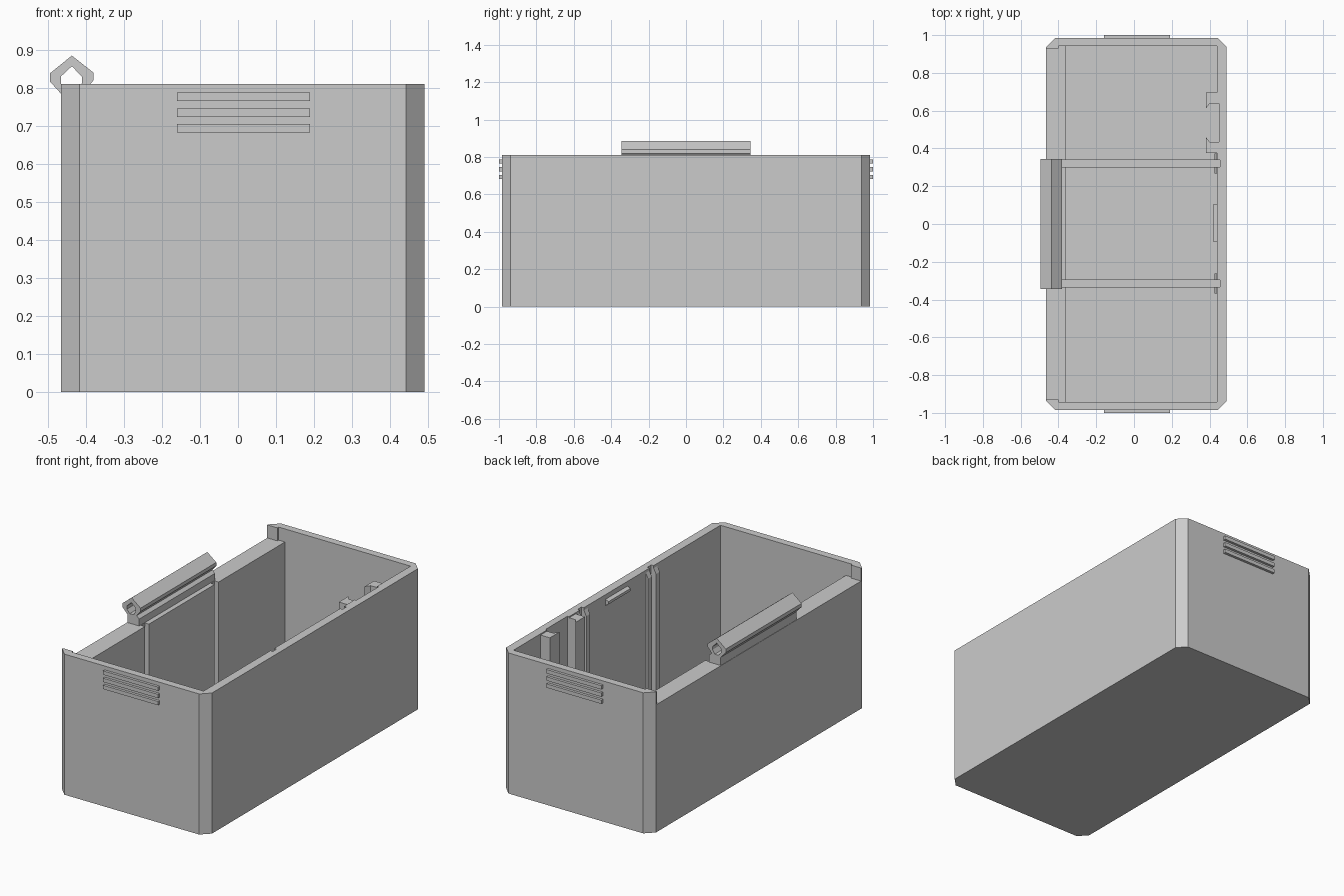
import bpy, bmesh
from mathutils import Vector

if "Cube" in bpy.data.objects:
    bpy.data.objects.remove(bpy.data.objects["Cube"], do_unlink=True)

grey = bpy.data.materials.new("plain_grey")
grey.use_nodes = True
grey.diffuse_color = (0.6, 0.6, 0.6, 1)
grey.node_tree.nodes["Principled BSDF"].inputs["Base Color"].default_value = (0.6, 0.6, 0.6, 1)


def prism(name, points, axis, lo, hi):
    """Extrude a 2D profile along z (points are x, y) or along y (points are x, z)."""
    bm = bmesh.new()
    place = (lambda p: (p[0], p[1], lo)) if axis == "z" else (lambda p: (p[0], lo, p[1]))
    face = bm.faces.new([bm.verts.new(place(p)) for p in points])
    new = bmesh.ops.extrude_face_region(bm, geom=[face])["geom"]
    move = Vector((0, 0, hi - lo)) if axis == "z" else Vector((0, hi - lo, 0))
    bmesh.ops.translate(bm, vec=move, verts=[v for v in new if isinstance(v, bmesh.types.BMVert)])
    bmesh.ops.recalc_face_normals(bm, faces=bm.faces)
    mesh = bpy.data.meshes.new(name)
    bm.to_mesh(mesh)
    bm.free()
    mesh.materials.append(grey)
    obj = bpy.data.objects.new(name, mesh)
    bpy.context.collection.objects.link(obj)
    return obj


def box(name, x, y, z):
    corners = [(x[0], y[0]), (x[1], y[0]), (x[1], y[1]), (x[0], y[1])]
    return prism(name, corners, "z", *z)


def cut(target, cutter):
    """Subtract the cutter and throw it away."""
    cutter.hide_render = True
    mod = target.modifiers.new("cut", "BOOLEAN")
    mod.operation, mod.solver, mod.object = "DIFFERENCE", "EXACT", cutter
    bpy.context.view_layer.objects.active = target
    bpy.ops.object.modifier_apply(modifier=mod.name)
    bpy.data.objects.remove(cutter, do_unlink=True)


TOP, LEDGE, FLOOR = 0.81, 0.735, 0.05
LEFT, RIGHT, END, C = -0.465, 0.49, 0.985, 0.048

# Bin body: chamfered corners, hollow inside, one long wall lowered
outline = [(LEFT + C, -END), (RIGHT - C, -END), (RIGHT, C - END), (RIGHT, END - C),
           (RIGHT - C, END), (LEFT + C, END), (LEFT, END - C), (LEFT, C - END)]
body = prism("bin_body", outline, "z", 0, TOP)
cut(body, box("cavity", (-0.36, 0.44), (-0.942, 0.942), (FLOOR, 1)))
cut(body, box("ledge_cut", (-0.6, -0.39), (-0.93, 0.93), (LEDGE, 1)))
cut(body, box("ledge_cut_inner", (-0.4, -0.3), (-0.942, 0.942), (LEDGE, 1)))

# Divider grooves in walls and floor, with guide rails on the tall wall
for y in (-0.315, 0.32):
    cut(body, box("groove", (-0.385, 0.455), (y - 0.018, y + 0.018), (FLOOR - 0.02, 1)))
    for side in (-1, 1):
        near, far = sorted((y + side * 0.019, y + side * 0.053))
        rail = [(0.445, 0.03), (0.425, 0.03), (0.425, 0.765), (0.445, 0.805)]
        prism("guide_rail", rail, "y", near, far)

# Clip holder: two hooked posts around a pocket in the wall
cut(body, box("pocket", (0.40, 0.45), (0.435, 0.637), (FLOOR, 1)))
MID = 0.536
for side in (-1, 1):
    post = [(0.38, MID + side * 0.16), (0.445, MID + side * 0.16), (0.445, MID + side * 0.101),
            (0.40, MID + side * 0.101), (0.38, MID + side * 0.075)]
    prism("clip_post", post, "z", 0.03, 0.803)

# Small latch ridge inside the tall wall
ridge = [(0.445, 0.745), (0.42, 0.76), (0.42, 0.775), (0.445, 0.785)]
prism("latch_ridge", ridge, "y", -0.095, 0.105)

# Hinge barrel on the lowered wall
barrel = [(-0.437, 0.885), (-0.38, 0.84), (-0.38, 0.82), (-0.405, 0.79), (-0.388, 0.775),
          (-0.388, 0.725), (-0.463, 0.725), (-0.463, 0.782), (-0.495, 0.817), (-0.495, 0.838)]
hinge = prism("hinge_barrel", barrel, "y", -0.345, 0.345)
hole = [(-0.437, 0.857), (-0.411, 0.83), (-0.411, 0.812), (-0.425, 0.79),
        (-0.449, 0.79), (-0.466, 0.812), (-0.466, 0.83)]
cut(hinge, prism("pin_hole", hole, "y", -0.5, 0.5))

# Grip ribs on both ends
for side in (-1, 1):
    for z in (0.694, 0.735, 0.777):
        box("grip_rib", (-0.16, 0.19), sorted((side * 0.98, side)), (z - 0.011, z + 0.011))
